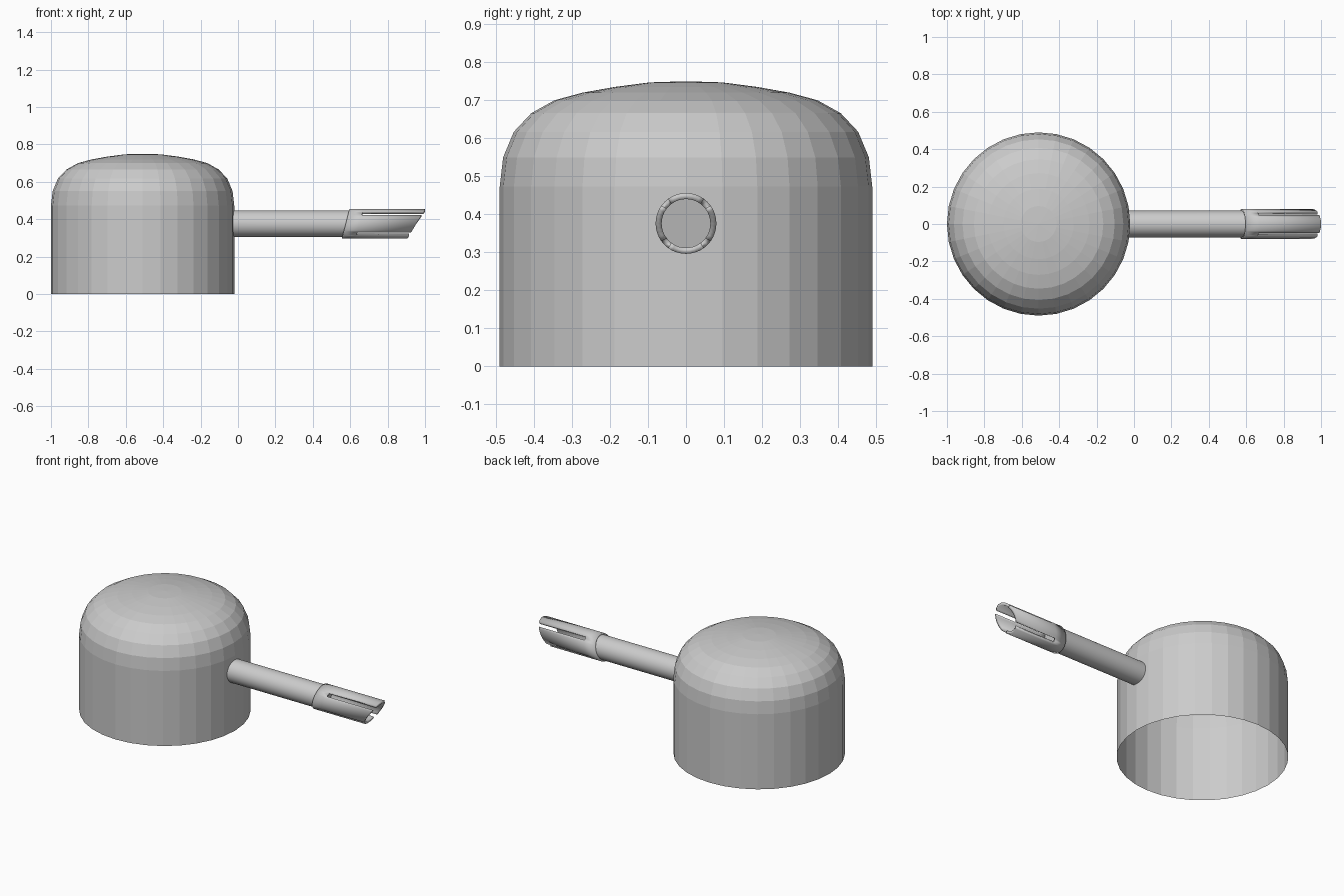
import bpy, bmesh
from math import cos, sin, tau, radians

if "Cube" in bpy.data.objects:
    bpy.data.objects.remove(bpy.data.objects["Cube"])

AXIS_Z = 0.376


def make_object(name, bm, smooth=False):
    bmesh.ops.recalc_face_normals(bm, faces=bm.faces)
    mesh = bpy.data.meshes.new(name)
    bm.to_mesh(mesh)
    bm.free()
    ob = bpy.data.objects.new(name, mesh)
    bpy.context.collection.objects.link(ob)
    if smooth:
        bpy.ops.object.select_all(action='DESELECT')
        ob.select_set(True)
        bpy.context.view_layer.objects.active = ob
        bpy.ops.object.shade_smooth_by_angle(angle=radians(30))
    return ob


def loft(bm, rings):
    for a, b in zip(rings, rings[1:]):
        for i in range(len(a)):
            j = (i + 1) % len(a)
            bm.faces.new((a[i], a[j], b[j], b[i]))


# Faceted dome shell, open underneath
profile = [(0.49, 0), (0.49, 0.473), (0.481, 0.55), (0.453, 0.617), (0.407, 0.666),
           (0.346, 0.70), (0.272, 0.72), (0.188, 0.735), (0.096, 0.747)]
bm = bmesh.new()
N = 32
rings = [[bm.verts.new((-0.51 + r * cos(tau * i / N), r * sin(tau * i / N), z))
          for i in range(N)] for r, z in profile]
loft(bm, rings)
top = bm.verts.new((-0.51, 0, 0.75))
for i in range(N):
    bm.faces.new((rings[-1][i], rings[-1][(i + 1) % N], top))
make_object("dome_shell", bm)

# Round rod leaving the side of the dome
bm = bmesh.new()
M = 40


def tube_ring(bm, radius, x, slant):
    ring = []
    for i in range(M):
        a = tau * i / M
        ring.append(bm.verts.new((x + slant * radius * sin(a), radius * cos(a),
                                  AXIS_Z + radius * sin(a))))
    return ring


rings = [tube_ring(bm, 0.071, x, s) for x, s in ((-0.03, 0), (0.61, 0.24))]
loft(bm, rings)
bm.faces.new(rings[0])
bm.faces.new(rings[1])
make_object("rod", bm, True)

# Slanted sleeve with four lengthwise slots open at the tip
bm = bmesh.new()
rings = [tube_ring(bm, 0.08, x, s) for x, s in ((0.576, 0.25), (0.65, 0.25), (0.953, 0.59))]
loft(bm, rings)
bm.faces.ensure_lookup_table()
slots = [bm.faces[M + i] for i in range(M) if i % 10 in (4, 5)]
bmesh.ops.delete(bm, geom=slots, context='FACES')
sleeve = make_object("slotted_sleeve", bm, True)
solid = sleeve.modifiers.new("wall", 'SOLIDIFY')
solid.thickness = 0.016
solid.offset = -1
